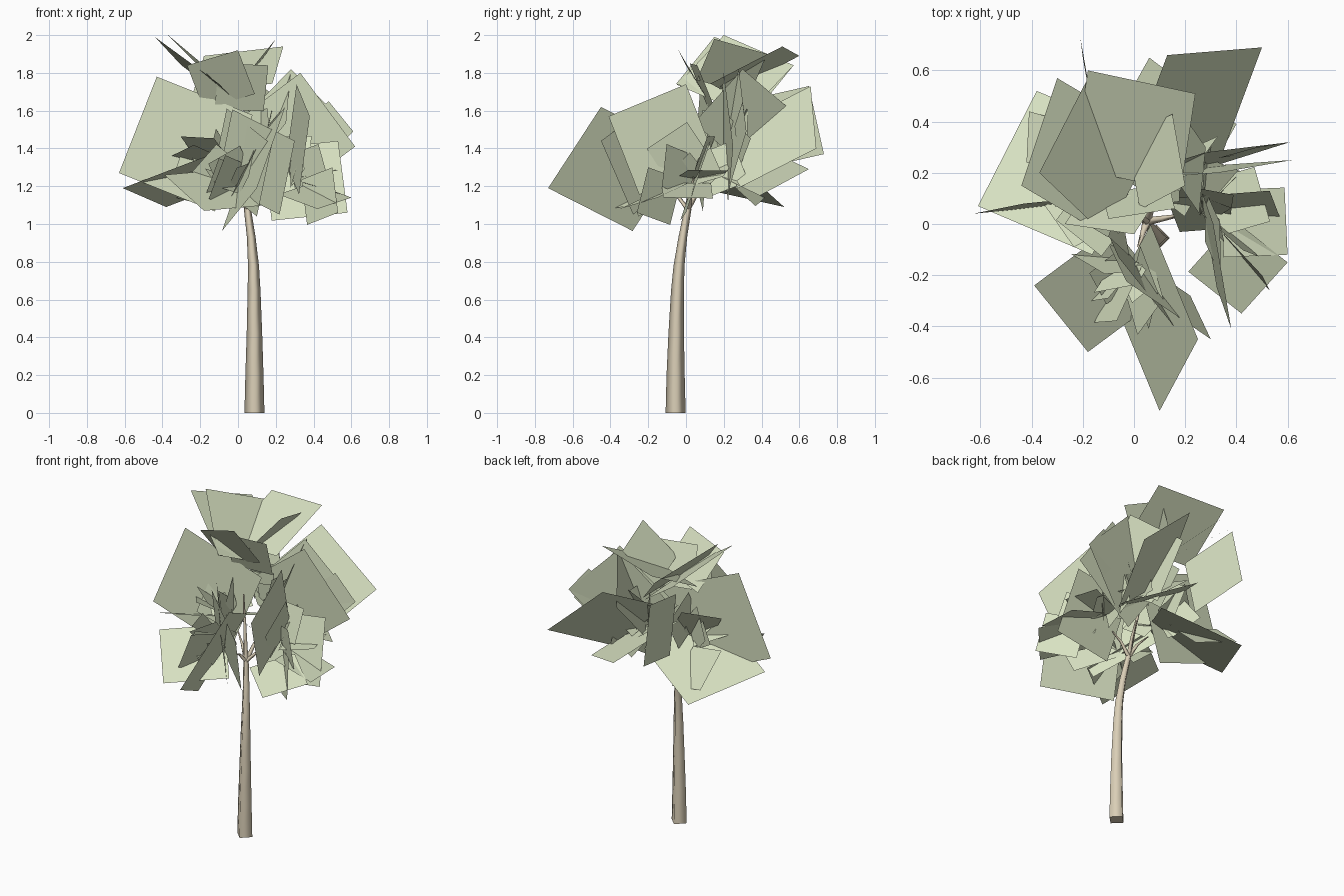
import bpy
import bmesh
import random
from mathutils import Vector

random.seed(7)

default_cube = bpy.data.objects.get("Cube")
if default_cube:
    bpy.data.objects.remove(default_cube, do_unlink=True)


def make_material(name, colour):
    material = bpy.data.materials.new(name)
    material.use_nodes = True
    material.diffuse_color = colour
    shader = material.node_tree.nodes["Principled BSDF"]
    shader.inputs["Base Color"].default_value = colour
    shader.inputs["Roughness"].default_value = 0.9
    return material


bark = make_material("bark", (0.7, 0.62, 0.47, 1))
foliage = make_material("foliage", (0.69, 0.76, 0.54, 1))


def add_object(name, mesh, material):
    mesh.materials.append(material)
    part = bpy.data.objects.new(name, mesh)
    bpy.context.collection.objects.link(part)


def tapered_limb(name, points, radii):
    """Four-sided, smooth-shaded limb along a path, thinning to its end."""
    bm = bmesh.new()
    corners = [Vector((1, 0, 0)), Vector((0, 1, 0))]
    corners += [-corner for corner in corners]
    rings = []
    for point, radius in zip(points, radii):
        rings.append([bm.verts.new(Vector(point) + c * radius) for c in corners])
    for low, high in zip(rings, rings[1:]):
        for i in range(4):
            side = bm.faces.new((low[i - 1], low[i], high[i], high[i - 1]))
            side.smooth = True
    bm.faces.new(reversed(rings[0]))
    bm.faces.new(rings[-1])
    mesh = bpy.data.meshes.new(name)
    bm.to_mesh(mesh)
    bm.free()
    add_object(name, mesh, bark)


def square_from_edge(first, second, target):
    """Square with one outer edge given, reaching inwards to the target."""
    first, second = Vector(first), Vector(second)
    edge = second - first
    inward = Vector(target) - (first + second) / 2
    inward -= inward.project(edge)
    inward = inward.normalized() * edge.length
    return [first, second, second + inward, first + inward]


def leaf_object(name, quads):
    corners = [corner for quad in quads for corner in quad]
    faces = [tuple(range(i, i + 4)) for i in range(0, len(corners), 4)]
    mesh = bpy.data.meshes.new(name)
    mesh.from_pydata(corners, [], faces)
    add_object(name, mesh, foliage)


# Trunk, leaning slightly towards the back
fork = Vector((0.05, 0.01, 1.08))
tapered_limb(
    "trunk",
    [(0.087, -0.055, 0), (0.087, -0.055, 0.2), (0.087, -0.052, 0.42),
     (0.085, -0.045, 0.65), (0.082, -0.037, 0.78), (0.07, -0.017, 0.93), fork],
    [0.053, 0.048, 0.041, 0.034, 0.029, 0.023, 0.019],
)

# Points in the crown from which the leaves spread, each with a short branch
hubs = {
    "top": Vector((-0.04, 0.1, 1.68)),
    "left": Vector((0.27, 0.05, 1.24)),
    "right": Vector((-0.1, 0.1, 1.3)),
    "back": Vector((0.12, 0.2, 1.34)),
    "front": Vector((0, -0.14, 1.2)),
}
for side, hub in hubs.items():
    bend = fork.lerp(hub, 0.3) + Vector((0, 0, 0.02))
    tip = fork.lerp(hub, 0.65)
    tapered_limb(side + "_branch", [fork, bend, tip], [0.017, 0.011, 0.005])

# Large leaf cards: the two outer corners of each, grouped by branch
outer_edges = {
    "top": [
        ((-0.18, 0.6, 1.89), (0.24, 0.51, 1.94)),
        ((-0.44, 0.15, 1.99), (-0.3, 0.57, 1.84)),
        ((-0.37, 0.2, 2), (-0.18, 0.57, 1.84)),
        ((0.2, 0.15, 1.98), (0.15, 0.43, 1.9)),
        ((-0.27, 0, 1.84), (0, -0.04, 1.92)),
        ((-0.1, 0.02, 1.85), (0.16, 0.06, 1.84)),
    ],
    "right": [
        ((-0.61, 0.07, 1.19), (-0.38, 0.52, 1.09)),
        ((-0.63, 0.04, 1.27), (-0.43, 0.08, 1.78)),
        ((-0.41, 0.44, 1.16), (-0.42, 0.24, 1.34)),
        ((-0.21, 0.73, 1.37), (-0.2, 0.65, 1.73)),
    ],
    "back": [
        ((0.5, 0.69, 1.4), (0.13, 0.66, 1.73)),
        ((0.61, 0.32, 1.49), (0.28, 0.28, 1.82)),
        ((0.61, 0.32, 1.49), (0.48, 0.3, 1.65)),
        ((0.62, 0.25, 1.41), (0.33, 0.2, 1.8)),
        ((0.1, 0.56, 1.6), (0.28, 0.3, 1.82)),
        ((0.06, 0.65, 1.29), (0.4, 0.39, 1.15)),
    ],
    "left": [
        ((0.6, -0.12, 1.14), (0.35, -0.13, 1.22)),
        ((0.6, -0.15, 1.14), (0.42, -0.35, 1.08)),
        ((0.58, 0, 1.06), (0.53, 0.13, 1.44)),
        ((0.38, -0.41, 1.57), (0.31, 0, 1.74)),
        ((0.53, -0.26, 1.06), (0.5, -0.2, 1.3)),
    ],
    "front": [
        ((0.1, -0.73, 1.19), (0.25, -0.45, 1.62)),
        ((-0.39, -0.24, 1.26), (-0.18, -0.5, 1.07)),
        ((0.18, -0.43, 1.42), (0.1, -0.25, 1.04)),
        ((0.3, -0.45, 1.44), (0.22, -0.28, 1.05)),
    ],
}
for side, edges in outer_edges.items():
    quads = [square_from_edge(a, b, hubs[side]) for a, b in edges]
    leaf_object(side + "_large_leaves", quads)

# Small upright leaf cards filling the middle of the crown
crown_centre = Vector((0.08, 0.04, 1.2))
for side in ("left", "right", "back", "front"):
    quads = []
    for _ in range(9):
        outward = (hubs[side] - crown_centre).normalized()
        outward += Vector([random.uniform(-1, 1) for _ in range(3)])
        outward.z = max(outward.z, 0) + 0.3
        outward.normalize()
        spread = Vector([random.uniform(-1, 1) for _ in range(3)])
        spread = outward.cross(spread).normalized()
        size = random.uniform(0.12, 0.26)
        middle = hubs[side] + outward * size * 1.1
        half = spread * size / 2
        quads.append(square_from_edge(middle - half, middle + half, hubs[side]))
    leaf_object(side + "_small_leaves", quads)
